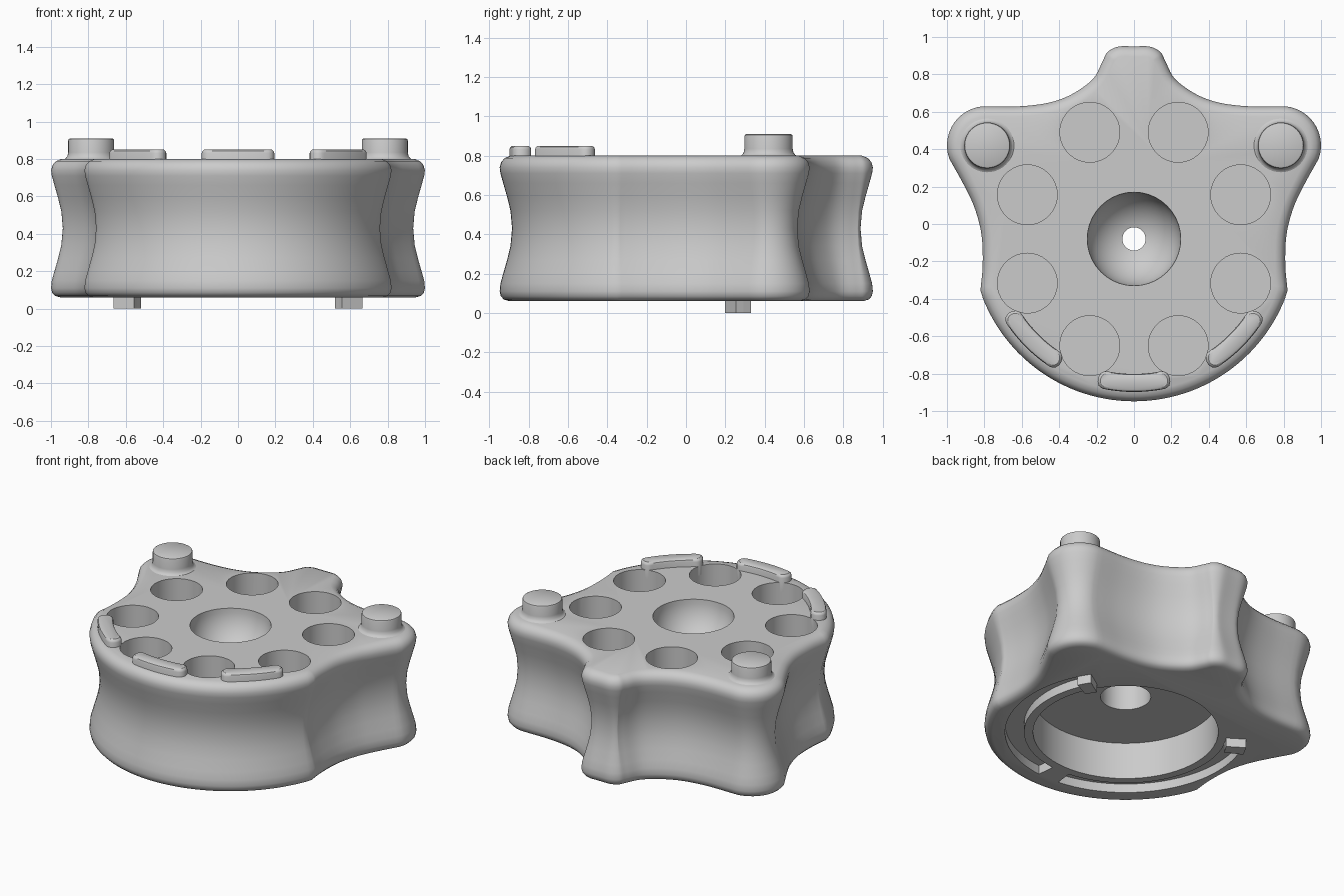
import bpy, bmesh
from math import sin, cos, pi, radians, sqrt
from mathutils import Vector

if "Cube" in bpy.data.objects:
    bpy.data.objects.remove(bpy.data.objects["Cube"])

CY = -0.08  # y of the round centre


def obj_from_bm(name, bm):
    bmesh.ops.recalc_face_normals(bm, faces=bm.faces)
    me = bpy.data.meshes.new(name)
    bm.to_mesh(me)
    bm.free()
    ob = bpy.data.objects.new(name, me)
    bpy.context.collection.objects.link(ob)
    return ob


def loft(name, rings):
    """Closed solid from a stack of equal-length point rings."""
    bm = bmesh.new()
    vs = [[bm.verts.new(p) for p in r] for r in rings]
    n = len(vs[0])
    for a, b in zip(vs, vs[1:]):
        for i in range(n):
            j = (i + 1) % n
            bm.faces.new((a[i], a[j], b[j], b[i]))
    bm.faces.new(vs[0][::-1])
    bm.faces.new(vs[-1])
    return obj_from_bm(name, bm)


def inset_rings(outline, profile):
    """Copies of the outline moved inwards by each (inset, z)."""
    n = len(outline)
    normals = []
    for i in range(n):
        t = (outline[(i + 1) % n] - outline[i - 1]).normalized()
        normals.append(Vector((-t.y, t.x)))
    return [[(*(p + m * d), z) for p, m in zip(outline, normals)] for d, z in profile]


def revolve(name, x, y, profile, seg=40):
    return loft(name, [[(x + r * cos(2 * pi * k / seg), y + r * sin(2 * pi * k / seg), z)
                        for k in range(seg)] for r, z in profile])


def sector(r0, r1, a0, a1, cap=0.0, seg=24):
    """Outline of a curved bar around the centre, with optional rounded ends."""
    rc, h = (r0 + r1) / 2, (r1 - r0) / 2
    ends = 8 if cap else 1
    polar = [(r1, a0 + (a1 - a0) * k / seg) for k in range(seg)]
    polar += [(rc + h * cos(pi * k / ends), a1 + cap * sin(pi * k / ends) / rc) for k in range(ends)]
    polar += [(r0, a1 + (a0 - a1) * k / seg) for k in range(seg)]
    polar += [(rc - h * cos(pi * k / ends), a0 - cap * sin(pi * k / ends) / rc) for k in range(ends)]
    return [Vector((r * cos(a), CY + r * sin(a))) for r, a in polar]


def spline(pts, seg=5):
    """Catmull-Rom curve through the points."""
    p = [Vector(q) for q in pts]
    p = [2 * p[0] - p[1]] + p + [2 * p[-1] - p[-2]]
    out = []
    for a, b, c, d in zip(p, p[1:], p[2:], p[3:]):
        for k in range(seg):
            t = k / seg
            out.append(0.5 * (2 * b + (c - a) * t + (2 * a - 5 * b + 4 * c - d) * t * t
                              + (3 * b - a - 3 * c + d) * t ** 3))
    return out + [p[-2]]


def smooth(ob, angle=35):
    bpy.ops.object.select_all(action='DESELECT')
    ob.select_set(True)
    bpy.context.view_layer.objects.active = ob
    bpy.ops.object.shade_smooth_by_angle(angle=radians(angle))


def cut(target, cutter):
    m = target.modifiers.new("cut", 'BOOLEAN')
    m.operation, m.solver, m.object = 'DIFFERENCE', 'EXACT', cutter
    bpy.context.view_layer.objects.active = target
    bpy.ops.object.modifier_apply(modifier=m.name)
    bpy.data.objects.remove(cutter)


# Body outline, right half from front to back, then mirrored
R = 0.868
a_end = -0.33
half = [Vector((R * cos(a), CY + R * sin(a)))
        for a in [-pi / 2 + (pi / 2 + a_end) * k / 28 for k in range(28)]]
half += spline([(0.821, -0.355), (0.809, -0.22), (0.815, -0.06), (0.85, 0.08),
                (0.905, 0.2), (0.987, 0.348)])
half += [Vector((0.79 + 0.21 * cos(radians(a)), 0.42 + 0.21 * sin(radians(a))))
         for a in range(-12, 92, 8)]
half += spline([(0.772, 0.629), (0.6, 0.63), (0.45, 0.65), (0.33, 0.695), (0.22, 0.775),
                (0.17, 0.865), (0.142, 0.918), (0.085, 0.948), (0, 0.95)])
outline = half + [Vector((-p.x, p.y)) for p in half[-2:0:-1]]

# Body with waisted sides and rounded rims
body = loft("body", inset_rings(outline, [
    (0.05, 0.06), (0.022, 0.068), (0.006, 0.085), (0, 0.11), (0.004, 0.15), (0.018, 0.2),
    (0.038, 0.27), (0.055, 0.34), (0.063, 0.43), (0.055, 0.52), (0.038, 0.59),
    (0.018, 0.66), (0.004, 0.71), (0, 0.74), (0.008, 0.768), (0.026, 0.788), (0.055, 0.80)]))

# Eight round chambers in the top
for k in range(8):
    a = radians(22.5 + 45 * k)
    cut(body, revolve("chamber_cutter", 0.6175 * cos(a), CY + 0.6175 * sin(a),
                      [(0.16, 0.45), (0.16, 1.0)], 36))

# Central bowl, through hole, stepped bore and underside recess
bowl = [(sqrt(0.25 ** 2 - d * d), 0.80 - d)
        for d in [0.25 * cos(radians(a)) for a in range(6, 91, 7)]]
cut(body, revolve("bowl_cutter", 0, CY, bowl + [(0.25, 0.9)], 40))
cut(body, revolve("hole_cutter", 0, CY, [(0.062, 0.2), (0.062, 0.7)], 32))
cut(body, revolve("bore_cutter", 0, CY, [(0.155, 0.2), (0.155, 0.49)], 40))
cut(body, revolve("recess_cutter", 0, CY, [(0.57, -0.1), (0.57, 0.31)], 64))

# Curved slots in the underside
for a0, a1 in ((-84, 33), (147, 264)):
    shape = sector(0.625, 0.742, radians(a0), radians(a1), seg=40)
    cut(body, loft("slot_cutter", [[(p.x, p.y, z) for p in shape] for z in (-0.1, 0.12)]))
smooth(body)

# Locking tabs at the slot ends
for name, a in (("right_tab", 30), ("left_tab", 150)):
    shape = sector(0.622, 0.745, radians(a - 3.4), radians(a + 3.4), seg=2)
    loft(name, [[(p.x, p.y, z) for p in shape] for z in (0.0, 0.13)])

# Round posts with flared bases
for name, s in (("right_post", 1), ("left_post", -1)):
    smooth(revolve(name, s * 0.785, 0.42, [
        (0.15, 0.78), (0.15, 0.797), (0.137, 0.803), (0.127, 0.815), (0.123, 0.835),
        (0.123, 0.898), (0.12, 0.906), (0.113, 0.91)]))

# Raised curved pads along the front rim
for name, a in (("left_pad", 225), ("front_pad", 270), ("right_pad", 315)):
    shape = sector(0.722, 0.818, radians(a - 11.5), radians(a + 11.5), cap=0.04)
    smooth(loft(name, inset_rings(shape, [
        (0, 0.74), (0, 0.832), (0.004, 0.843), (0.014, 0.85)])))
